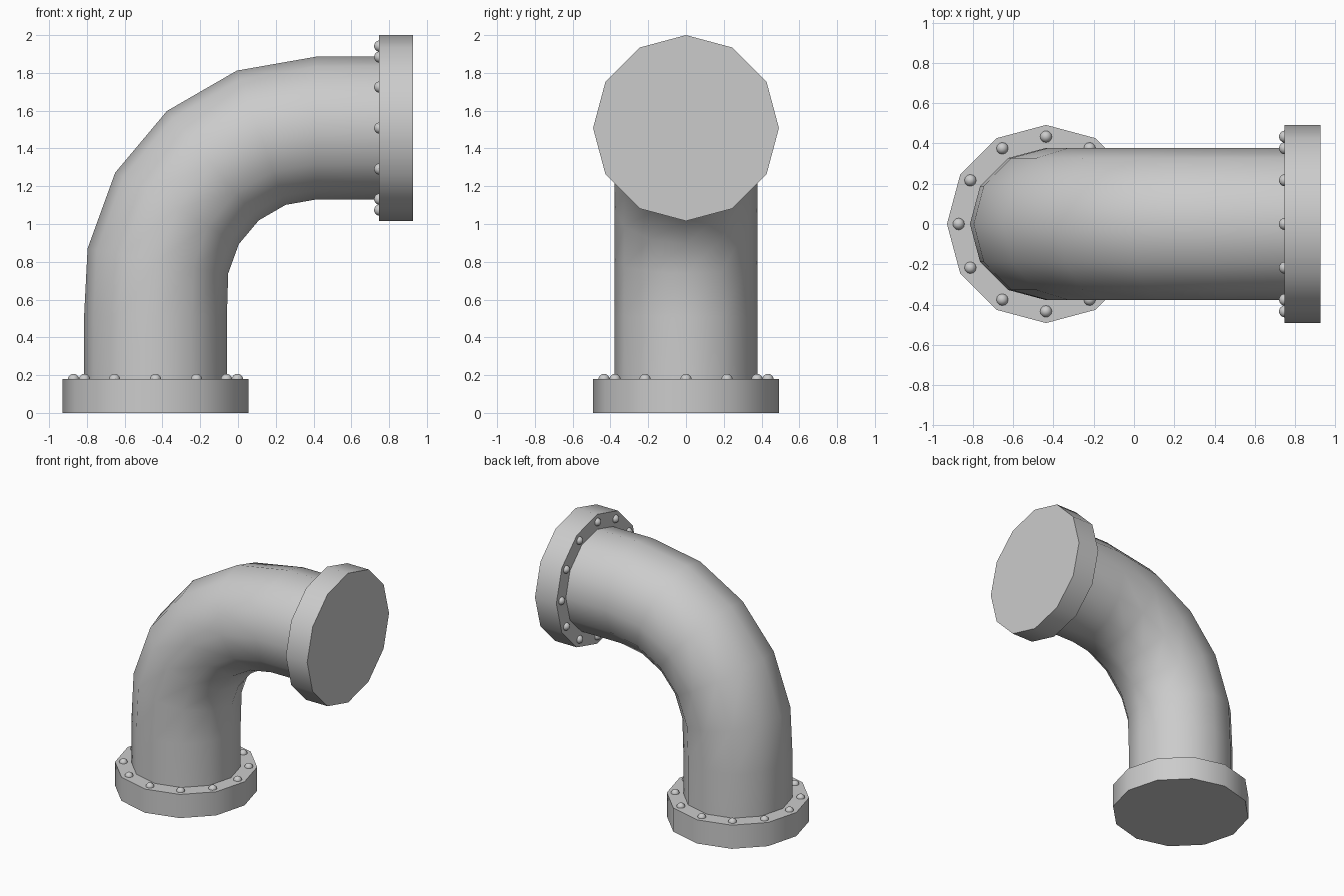
import bpy, bmesh, math
from mathutils import Vector, Matrix

if "Cube" in bpy.data.objects:
    bpy.data.objects.remove(bpy.data.objects["Cube"])

SIDES = 12
PIPE_R, FLANGE_R, BOLT_RING_R, BOLT_R = 0.378, 0.492, 0.434, 0.03
AXIS_X, AXIS_Z = -0.437, 1.508      # centre lines of the two pipe ends
BEND_R, THICK = 0.851, 0.18


def finish(bm, name):
    bmesh.ops.recalc_face_normals(bm, faces=bm.faces)
    mesh = bpy.data.meshes.new(name)
    bm.to_mesh(mesh)
    bm.free()
    obj = bpy.data.objects.new(name, mesh)
    bpy.context.collection.objects.link(obj)
    bpy.ops.object.select_all(action='DESELECT')
    obj.select_set(True)
    bpy.context.view_layer.objects.active = obj
    bpy.ops.object.shade_smooth_by_angle(angle=math.radians(45))
    return obj


# Bent pipe: rings swept along a straight, a quarter bend and a straight
bend_x, bend_z = AXIS_X + BEND_R, AXIS_Z - BEND_R
stations = [(AXIS_X, THICK - 0.01, 0), (AXIS_X, 0.51, 0)]
for deg in range(10, 91, 20):
    a = math.radians(deg)
    stations.append((bend_x - BEND_R * math.cos(a), bend_z + BEND_R * math.sin(a), a))
stations.append((0.755, AXIS_Z, math.pi / 2))

bm = bmesh.new()
rings = []
for x, z, tilt in stations:
    place = Matrix.Translation((x, 0, z)) @ Matrix.Rotation(tilt, 4, 'Y')
    rings.append([bm.verts.new(place @ Vector((PIPE_R * math.cos(t), PIPE_R * math.sin(t), 0)))
                  for t in (i * math.tau / SIDES for i in range(SIDES))])
for lo, hi in zip(rings, rings[1:]):
    for i in range(SIDES):
        j = (i + 1) % SIDES
        bm.faces.new((lo[i], lo[j], hi[j], hi[i]))
finish(bm, "elbow_pipe")


# Flange with a ring of round bolt heads; local +z faces the pipe
def flange(label, place):
    bm = bmesh.new()
    spin = Matrix.Rotation(math.pi / 2, 4, 'Z')
    bmesh.ops.create_cone(bm, cap_ends=True, segments=SIDES, radius1=FLANGE_R, radius2=FLANGE_R,
                          depth=THICK, matrix=place @ Matrix.Translation((0, 0, THICK / 2)) @ spin)
    finish(bm, label + "_flange")
    bm = bmesh.new()
    for i in range(12):
        t = i * math.tau / 12
        spot = Matrix.Translation((BOLT_RING_R * math.cos(t), BOLT_RING_R * math.sin(t), THICK - 0.003))
        bmesh.ops.create_uvsphere(bm, u_segments=12, v_segments=8, radius=BOLT_R, matrix=place @ spot)
    finish(bm, label + "_bolts")


flange("lower", Matrix.Translation((AXIS_X, 0, 0)))
flange("upper", Matrix.Translation((0.927, 0, AXIS_Z)) @ Matrix.Rotation(-math.pi / 2, 4, 'Y'))
